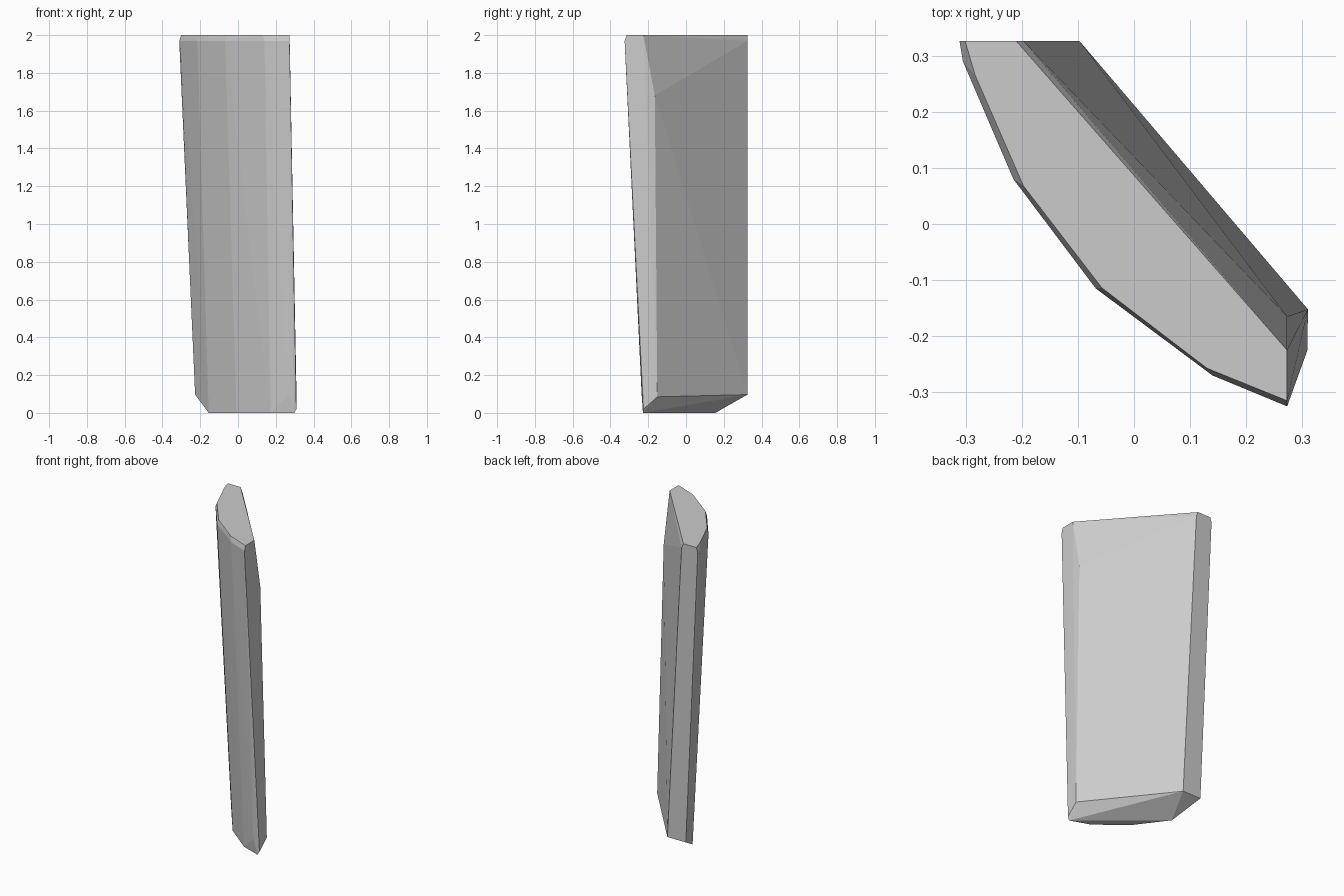
import bpy, bmesh

if "Cube" in bpy.data.objects:
    bpy.data.objects.remove(bpy.data.objects["Cube"])

# Curved front outline, from the back-left edge round to the right corner
top_outline = [(-0.311, 0.326), (-0.305, 0.29), (-0.215, 0.08),
               (-0.068, -0.115), (0.14, -0.27), (0.273, -0.325)]
# Slightly inset cap outline, forming the small top chamfer
cap_outline = [(-0.301, 0.326), (-0.283, 0.265), (-0.197, 0.068),
               (-0.057, -0.114), (0.13, -0.257), (0.273, -0.315),
               (0.273, -0.225), (-0.21, 0.326)]
# Narrower foot outline
foot_outline = [(-0.155, 0.155), (-0.008, -0.042), (0.172, -0.184), (0.298, -0.228)]

points = [(x, y, 1.97) for x, y in top_outline]
points += [(x, y, 2.0) for x, y in cap_outline]
points += [(x, y, 0.0) for x, y in foot_outline]
# Flat back face and tapered right edge
points += [(-0.197, 0.326, 1.97), (0.273, -0.165, 1.68),
           (0.31, -0.152, 0.085), (-0.097, 0.326, 0.097),
           (-0.227, 0.326, 0.097), (0.273, -0.235, 0.1),
           (0.309, -0.225, 0.02)]

# Faceted slab: hull of the section outlines
bm = bmesh.new()
for p in points:
    bm.verts.new(p)
result = bmesh.ops.convex_hull(bm, input=bm.verts)
loose = [v for v in bm.verts if not v.link_faces]
bmesh.ops.delete(bm, geom=loose, context='VERTS')
bmesh.ops.dissolve_limit(bm, angle_limit=0.01, verts=bm.verts, edges=bm.edges)
bmesh.ops.recalc_face_normals(bm, faces=bm.faces)
mesh = bpy.data.meshes.new("stone_slab")
bm.to_mesh(mesh)
bm.free()
slab = bpy.data.objects.new("stone_slab", mesh)
bpy.context.collection.objects.link(slab)
